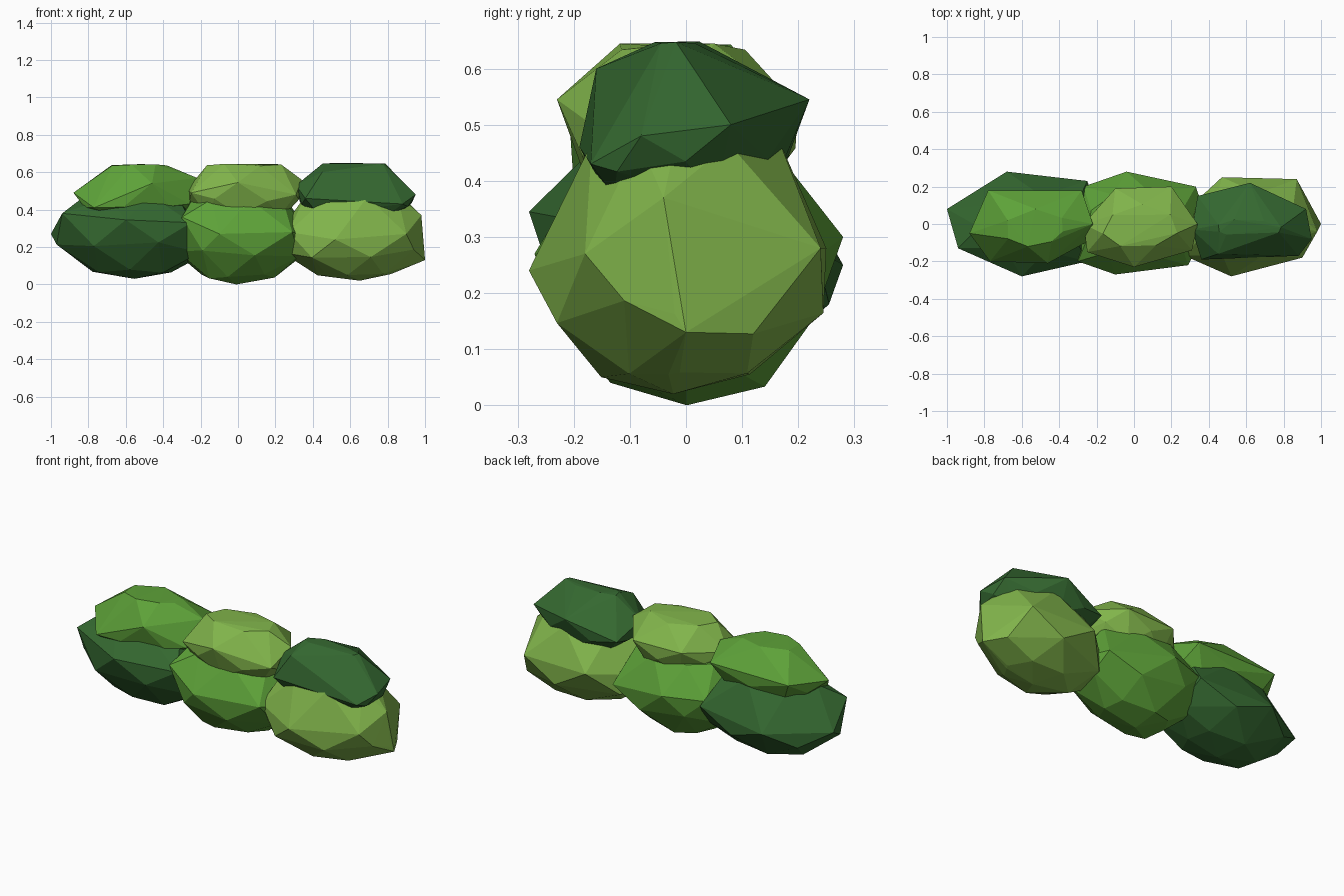
import bpy, bmesh, random
from mathutils import Vector

if "Cube" in bpy.data.objects:
    bpy.data.objects.remove(bpy.data.objects["Cube"])

random.seed(4)


def material(name, rgb):
    m = bpy.data.materials.new(name)
    m.diffuse_color = (*rgb, 1)
    m.use_nodes = True
    m.node_tree.nodes["Principled BSDF"].inputs["Base Color"].default_value = m.diffuse_color
    return m


DARK = material("dark_leaf", (0.035, 0.14, 0.03))
MID = material("mid_leaf", (0.11, 0.36, 0.04))
LIGHT = material("light_leaf", (0.22, 0.46, 0.07))


def clump(name, mat, waist, z0, z1, top, low, belly):
    """Faceted leaf clump: hull of a waist outline, a top ring, a belly ring and a bottom ring with a tip."""
    pts = [Vector(p) for p in waist]
    n = len(pts)
    c = sum(pts, Vector()) / n
    h = z1 - z0
    bm = bmesh.new()
    for i, p in enumerate(pts):
        m = (p + pts[(i + 1) % n]) / 2
        bm.verts.new(p)
        # top ring and belly sit over the waist edges, bottom ring under the corners
        bm.verts.new((c.x + (m.x - c.x) * top[0], c.y + (m.y - c.y) * top[1],
                      z1 - h * random.uniform(0, 0.04)))
        bm.verts.new((c.x + (m.x - c.x) * belly, c.y + (m.y - c.y) * belly,
                      m.z + (z0 - m.z) * random.uniform(0.35, 0.5)))
        bm.verts.new((c.x + (p.x - c.x) * low, c.y + (p.y - c.y) * low,
                      z0 + h * random.uniform(0.06, 0.12)))
    bm.verts.new((c.x, c.y, z0))
    res = bmesh.ops.convex_hull(bm, input=bm.verts)
    loose = {v for v in res["geom_interior"] if isinstance(v, bmesh.types.BMVert)}
    bmesh.ops.delete(bm, geom=list(loose), context="VERTS")
    bmesh.ops.recalc_face_normals(bm, faces=bm.faces)
    me = bpy.data.meshes.new(name)
    bm.to_mesh(me)
    bm.free()
    me.materials.append(mat)
    bpy.context.collection.objects.link(bpy.data.objects.new(name, me))


# Lower row of large clumps
clump("lower_left_clump", DARK,
      [(-1, .08, .27), (-.68, .28, .25), (-.25, .23, .28), (-.16, 0, .22),
       (-.25, -.2, .33), (-.6, -.28, .345), (-.94, -.13, .38)], .03, .48, (.66, .6), .5, 1)
clump("lower_middle_clump", MID,
      [(-.38, .02, .25), (-.27, .2, .3), (-.04, .28, .3), (.33, .2, .24),
       (.4, 0, .25), (.29, -.22, .28), (-.1, -.27, .27), (-.3, -.2, .36)], 0, .47, (.7, .65), .5, .95)
clump("lower_right_clump", LIGHT,
      [(.2, 0, .25), (.47, .25, .28), (.87, .24, .28), (1, 0, .13), (.98, -.04, .37),
       (.9, -.18, .27), (.52, -.28, .24), (.27, -.17, .28)], .02, .475, (.7, .7), .5, 1)

# Upper row of smaller clumps
clump("upper_left_clump", MID,
      [(-.88, -.05, .49), (-.78, .18, .52), (-.28, .18, .52), (-.22, 0, .57),
       (-.26, -.1, .43), (-.46, -.21, .54), (-.77, -.2, .41)], .35, .645, (.5, .52), .7, .98)
clump("upper_middle_clump", LIGHT,
      [(-.27, 0, .51), (-.1, .19, .53), (.2, .2, .53), (.34, 0, .56),
       (.31, -.14, .48), (0, -.23, .545), (-.25, -.15, .49)], .35, .645, (.68, .58), .7, 1)
clump("upper_right_clump", DARK,
      [(.31, -.03, .53), (.34, .15, .46), (.62, .22, .545), (.92, .08, .5),
       (.95, -.08, .48), (.88, -.17, .43), (.45, -.16, .6), (.36, -.19, .46)],
      .355, .65, (.55, .22), .72, .98)
